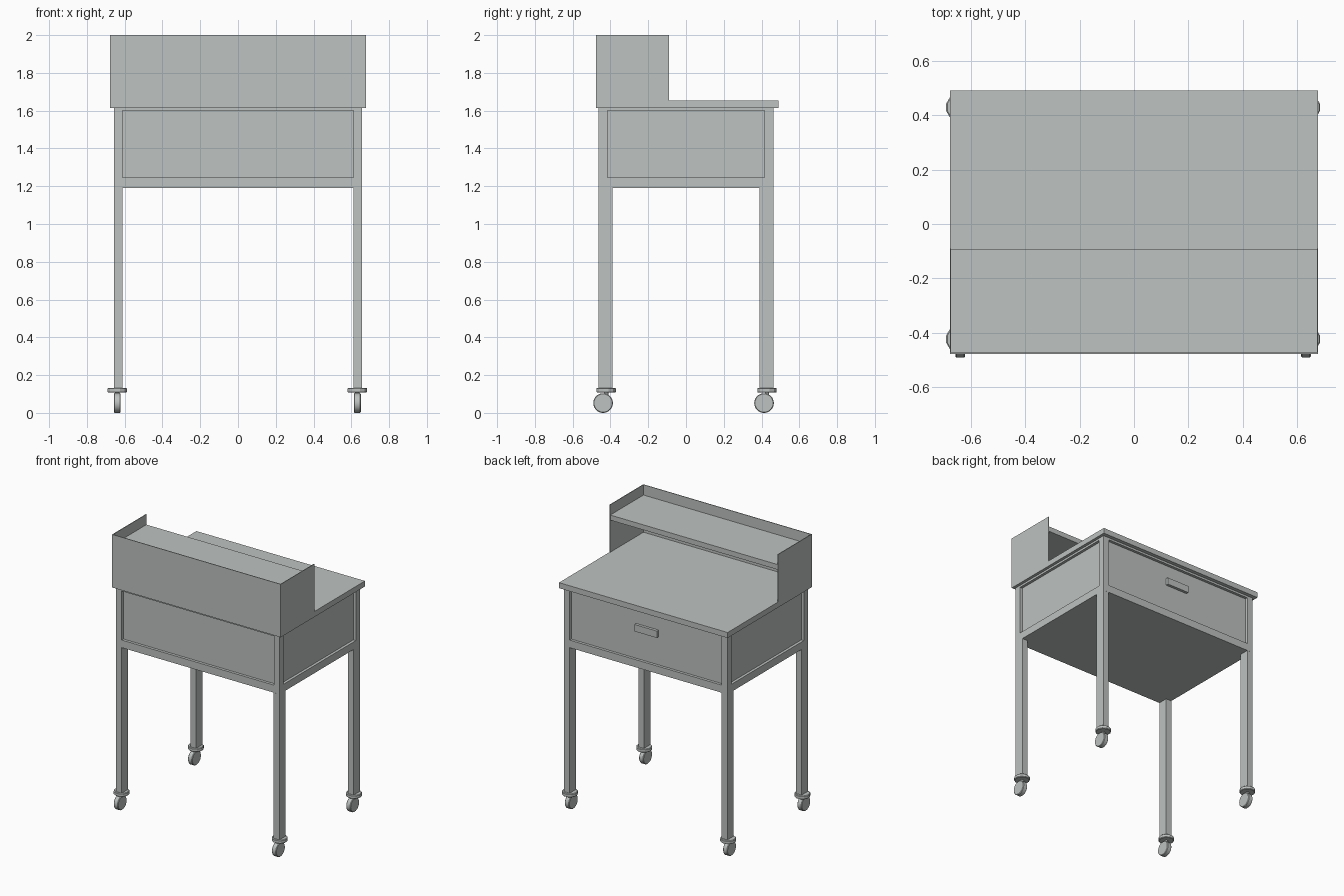
import bpy, bmesh, math
from mathutils import Vector, Matrix

if "Cube" in bpy.data.objects:
    bpy.data.objects.remove(bpy.data.objects["Cube"])

grey = bpy.data.materials.new("light_grey")
grey.diffuse_color = (0.51, 0.54, 0.53, 1)
grey.use_nodes = True
grey.node_tree.nodes["Principled BSDF"].inputs["Base Color"].default_value = grey.diffuse_color


def finish(name, bm):
    me = bpy.data.meshes.new(name)
    bmesh.ops.recalc_face_normals(bm, faces=bm.faces)
    bm.to_mesh(me)
    bm.free()
    me.materials.append(grey)
    ob = bpy.data.objects.new(name, me)
    bpy.context.collection.objects.link(ob)
    return ob


def box_bm(lo, hi):
    bm = bmesh.new()
    lo, hi = Vector(lo), Vector(hi)
    bmesh.ops.create_cube(bm, size=1)
    for v in bm.verts:
        v.co = Vector([lo[i] + (v.co[i] + 0.5) * (hi[i] - lo[i]) for i in range(3)])
    return bm


def box(name, lo, hi):
    return finish(name, box_bm(lo, hi))


def cylinder(name, centre, radius, depth, sides, axis, bevel=0.0):
    bm = bmesh.new()
    rot = Matrix.Rotation(math.pi / 2, 4, 'Y') if axis == 'X' else Matrix.Rotation(math.pi / sides, 4, 'Z')
    bmesh.ops.create_cone(bm, cap_ends=True, segments=sides, radius1=radius,
                          radius2=radius, depth=depth,
                          matrix=Matrix.Translation(centre) @ rot)
    if bevel:
        rims = [e for e in bm.edges if any(len(f.verts) > 4 for f in e.link_faces)]
        bmesh.ops.bevel(bm, geom=rims, offset=bevel, segments=1, affect='EDGES')
    return finish(name, bm)


# Drawer case with a recessed panel on each side
bm = box_bm((-0.656, -0.462, 1.19), (0.656, 0.463, 1.615))
bm.normal_update()
sides = [f for f in bm.faces if abs(f.normal.z) < 0.5]
for f in sides:
    n = f.normal.copy()
    bmesh.ops.inset_individual(bm, faces=[f], thickness=0.03)
    rim = list(f.verts)
    mid = f.calc_center_median()
    for v in rim:
        v.co.z = 1.60 if v.co.z > mid.z else 1.245
        if abs(n.y) > 0.5:
            v.co.x = math.copysign(0.611, v.co.x)
        else:
            v.co.y = math.copysign(0.415, v.co.y)
    inner = bmesh.ops.extrude_discrete_faces(bm, faces=[f])["faces"][0]
    bmesh.ops.translate(bm, verts=list(inner.verts), vec=-n * 0.02)
finish("drawer_case", bm)

# Drawer handle on the rear panel
box("drawer_handle", (-0.09, 0.44, 1.448), (0.09, 0.463, 1.498))

# Table top
box("table_top", (-0.677, -0.477, 1.615), (0.677, 0.49, 1.655))

# Raised hutch: front board, end boards and shelf
T = 0.005
box("hutch_front_board", (-0.677, -0.477, 1.65), (0.677, -0.477 + T, 2.0))
for side, s in (("left", -1), ("right", 1)):
    xs = sorted((s * 0.677, s * (0.677 - T)))
    box("hutch_end_" + side, (xs[0], -0.477, 1.65), (xs[1], -0.09, 2.0))
box("hutch_shelf", (-0.674, -0.474, 1.888), (0.674, -0.091, 1.925))

# Legs with castors
for sx, xn in ((-1, "left"), (1, "right")):
    xs = sorted((sx * 0.611, sx * 0.656))
    for sy, yn in ((-1, "front"), (1, "back")):
        tag = yn + "_" + xn
        ys = sorted((sy * 0.39, sy * 0.4625))
        box("leg_" + tag, (xs[0], ys[0], 0.12), (xs[1], ys[1], 1.19))
        cx, cy = sx * 0.6355 - 0.0035, sy * 0.426 + 0.003
        cylinder("castor_collar_" + tag, (cx, cy, 0.12), 0.053, 0.026, 12, 'Z', 0.004)
        wheel = cylinder("castor_wheel_" + tag, (cx, cy - 0.016, 0.052), 0.052, 0.036, 32, 'X', 0.004)
        bpy.context.view_layer.objects.active = wheel
        bpy.ops.object.select_all(action='DESELECT')
        wheel.select_set(True)
        bpy.ops.object.shade_smooth_by_angle(angle=math.radians(30))
        # Short stem joining wheel and collar
        cylinder("castor_stem_" + tag, (cx, cy, 0.1), 0.012, 0.03, 12, 'Z')
